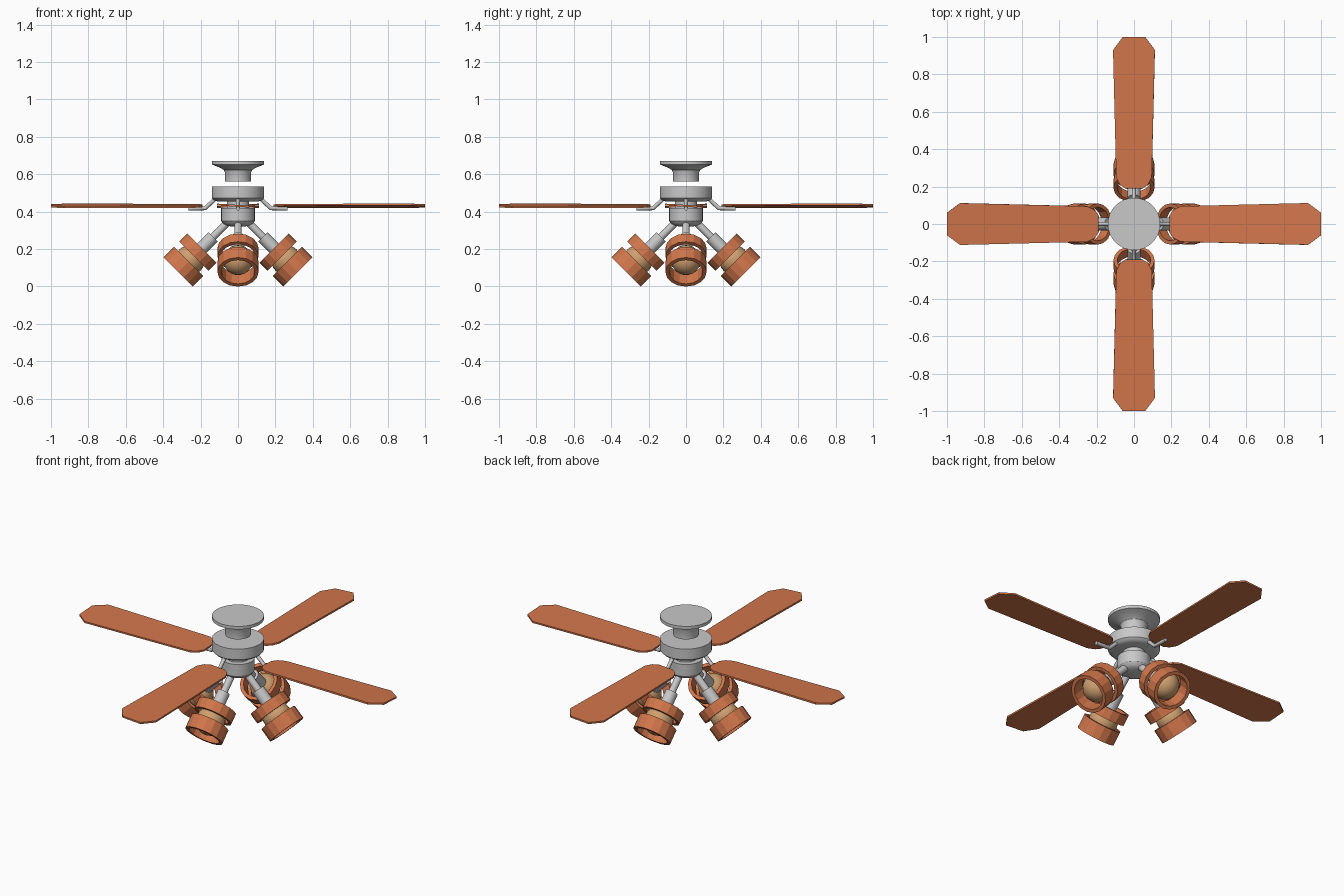
import bpy, bmesh
from math import sin, cos, pi, radians
from mathutils import Matrix

cube = bpy.data.objects.get("Cube")
if cube:
    bpy.data.objects.remove(cube)


def material(name, rgb):
    m = bpy.data.materials.new(name)
    m.use_nodes = True
    m.diffuse_color = (*rgb, 1)
    m.node_tree.nodes["Principled BSDF"].inputs["Base Color"].default_value = (*rgb, 1)
    return m


METAL = material("grey metal", (0.58, 0.58, 0.58))
WOOD = material("terracotta wood", (0.64, 0.18, 0.07))
GLASS = material("tan globe", (0.62, 0.35, 0.16))


def finish(name, bm, mat, matrix=Matrix(), smooth=True):
    """Turn a bmesh into an object, smooth where wanted."""
    bmesh.ops.remove_doubles(bm, verts=bm.verts, dist=1e-5)
    bmesh.ops.recalc_face_normals(bm, faces=bm.faces)
    mesh = bpy.data.meshes.new(name)
    bm.to_mesh(mesh)
    bm.free()
    mesh.materials.append(mat)
    obj = bpy.data.objects.new(name, mesh)
    obj.matrix_world = matrix
    bpy.context.collection.objects.link(obj)
    if smooth:
        bpy.ops.object.select_all(action="DESELECT")
        obj.select_set(True)
        bpy.context.view_layer.objects.active = obj
        bpy.ops.object.shade_smooth_by_angle(angle=radians(30))
    return obj


def lathe(name, profile, mat, sides=32, matrix=Matrix(), closed=False, smooth=True):
    """Spin a (radius, height) profile about the local z axis."""
    bm = bmesh.new()
    verts = [bm.verts.new((r, 0, z)) for r, z in profile]
    pairs = list(zip(verts, verts[1:]))
    if closed:
        pairs.append((verts[-1], verts[0]))
    edges = [bm.edges.new(p) for p in pairs]
    bmesh.ops.spin(bm, geom=verts + edges, cent=(0, 0, 0), axis=(0, 0, 1),
                   angle=2 * pi, steps=sides, use_duplicate=False)
    return finish(name, bm, mat, matrix, smooth)


def rod(name, points, radius, mat, matrix):
    """Round bar along a path."""
    curve = bpy.data.curves.new(name, "CURVE")
    curve.dimensions = "3D"
    curve.bevel_depth = radius
    curve.bevel_resolution = 2
    curve.use_fill_caps = True
    spline = curve.splines.new("POLY")
    spline.points.add(len(points) - 1)
    for p, (x, z) in zip(spline.points, points):
        p.co = (x, 0, z, 1)
    curve.materials.append(mat)
    obj = bpy.data.objects.new(name, curve)
    obj.matrix_world = matrix
    bpy.context.collection.objects.link(obj)


def blade(name, matrix):
    """Tapered board with clipped corners, pitched about its length."""
    half = [(0.19, 0.045), (0.21, 0.075), (0.25, 0.095), (0.93, 0.112), (1.0, 0.06)]
    outline = half + [(x, -y) for x, y in reversed(half)]
    bm = bmesh.new()
    face = bm.faces.new([bm.verts.new((x, y, -0.005)) for x, y in outline])
    top = bmesh.ops.extrude_face_region(bm, geom=[face])
    bmesh.ops.translate(bm, vec=(0, 0, 0.01),
                        verts=[v for v in top["geom"] if isinstance(v, bmesh.types.BMVert)])
    pitch = Matrix.Translation((0, 0, 0.431)) @ Matrix.Rotation(radians(-3.5), 4, "X")
    finish(name, bm, WOOD, matrix @ pitch, smooth=False)


# Central fittings
lathe("ceiling_canopy", [(0, 0.67), (0.14, 0.67), (0.14, 0.652), (0.115, 0.643), (0.09, 0.632),
                         (0.075, 0.622), (0.07, 0.61), (0.07, 0.56), (0, 0.56)], METAL)
lathe("motor_housing", [(0, 0.535), (0.14, 0.535), (0.14, 0.472), (0.13, 0.462),
                        (0.11, 0.455), (0, 0.455)], METAL)
lathe("motor_neck", [(0, 0.46), (0.06, 0.46), (0.06, 0.415), (0, 0.415)], METAL)
lathe("light_hub", [(0, 0.42), (0.09, 0.42), (0.09, 0.35), (0.08, 0.335),
                    (0.06, 0.325), (0.03, 0.32), (0, 0.318)], METAL)

RING_OUT, RING_IN = 0.11, 0.09


def ring(name, low, high, matrix):
    """Open faceted hoop of the lamp shade."""
    lathe(name, [(RING_IN, low), (RING_OUT, low), (RING_OUT, high), (RING_IN, high)],
          WOOD, 16, matrix, closed=True, smooth=False)


# Four blades and four lamps
for i, side in enumerate(("left", "back", "right", "front")):
    turn = Matrix.Rotation(i * pi / 2, 4, "Z")
    blade(side + "_blade", turn)
    rod(side + "_blade_bracket", [(0.115, 0.475), (0.175, 0.418), (0.265, 0.416)],
        0.011, METAL, turn)

    # Lamp axis points outward and down, centred on the globe
    lamp = turn @ Matrix.Translation((0.257, 0, 0.141)) @ Matrix.Rotation(radians(135), 4, "Y")
    lathe(side + "_lamp_arm", [(0, -0.28), (0.02, -0.28), (0.02, -0.16), (0, -0.16)],
          METAL, 16, lamp)
    lathe(side + "_lamp_socket", [(0, -0.175), (0.035, -0.175), (0.035, -0.065), (0, -0.065)],
          METAL, 16, lamp)
    arc = [(0.08 * sin(pi * k / 12), -0.08 * cos(pi * k / 12)) for k in range(13)]
    lathe(side + "_lamp_globe", arc, GLASS, 24, lamp)
    ring(side + "_inner_shade_ring", -0.09, -0.03, lamp)
    ring(side + "_outer_shade_ring", 0.01, 0.09, lamp)
